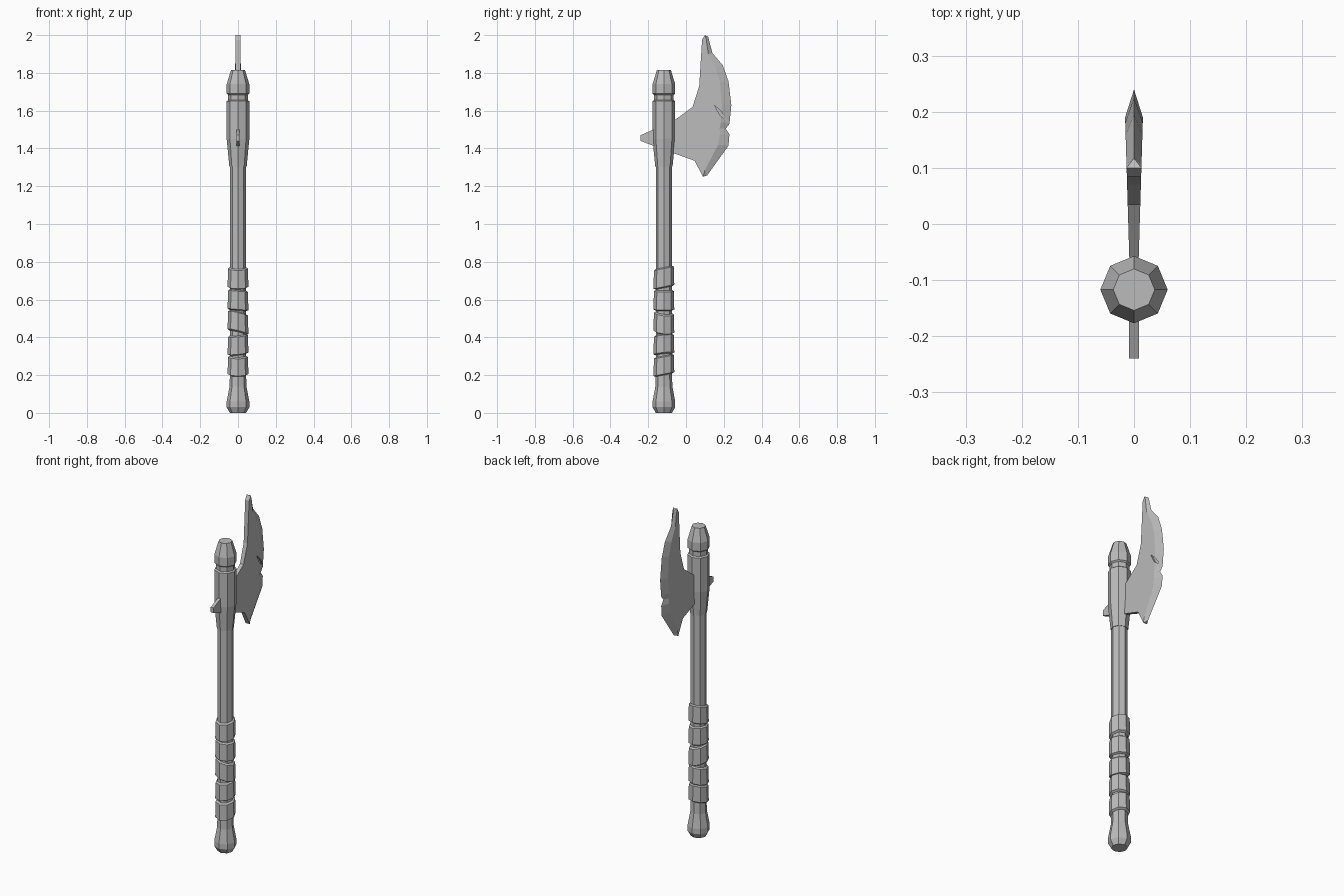
import bpy, bmesh, math
from mathutils import Vector

cube = bpy.data.objects.get("Cube")
if cube:
    bpy.data.objects.remove(cube, do_unlink=True)

AXIS_Y = -0.117
SIDES = 8

metal = bpy.data.materials.new("plain grey")
metal.use_nodes = True
GREY = (0.5, 0.5, 0.5, 1)
metal.diffuse_color = GREY
metal.node_tree.nodes["Principled BSDF"].inputs["Base Color"].default_value = GREY


def finish(bm, name):
    bmesh.ops.recalc_face_normals(bm, faces=bm.faces)
    mesh = bpy.data.meshes.new(name)
    bm.to_mesh(mesh)
    bm.free()
    mesh.materials.append(metal)
    obj = bpy.data.objects.new(name, mesh)
    bpy.context.collection.objects.link(obj)
    return obj


def lathe(name, profile, tilt=(0, 0)):
    """Octagonal turned part from (radius, z); tilt slants the rings."""
    bm = bmesh.new()
    rings = []
    for r, z in profile:
        ring = []
        for i in range(SIDES):
            a = math.tau * i / SIDES
            x, y = r * math.cos(a), r * math.sin(a)
            ring.append(bm.verts.new((x, y + AXIS_Y, z + tilt[0] * x + tilt[1] * y)))
        rings.append(ring)
    for lo, hi in zip(rings, rings[1:]):
        for i in range(SIDES):
            j = (i + 1) % SIDES
            bm.faces.new((lo[i], lo[j], hi[j], hi[i]))
    bm.faces.new(rings[0][::-1])
    bm.faces.new(rings[-1])
    return finish(bm, name)


def prism(name, outline, x0, x1):
    """Side outline of (y, z) extruded across x."""
    bm = bmesh.new()
    face = bm.faces.new([bm.verts.new((x0, y, z)) for y, z in outline])
    new = bmesh.ops.extrude_face_region(bm, geom=[face])["geom"]
    moved = [v for v in new if isinstance(v, bmesh.types.BMVert)]
    bmesh.ops.translate(bm, verts=moved, vec=Vector((x1 - x0, 0, 0)))
    return finish(bm, name)


# Handle: flared pommel and straight shaft
lathe("handle", [(0.043, 0), (0.06, 0.03), (0.06, 0.06), (0.045, 0.14),
                 (0.043, 0.2), (0.043, 1.31)])

# Head collar with groove and tapered cap
lathe("head_collar", [(0.046, 1.305), (0.06, 1.45), (0.06, 1.65), (0.052, 1.656),
                      (0.052, 1.683), (0.06, 1.69), (0.06, 1.74), (0.037, 1.815)])

# Grip wraps, each slanted a little differently
wraps = [(0.2, 0.302, (0, 0.2)), (0.309, 0.413, (0.1, 0.1)),
         (0.425, 0.532, (-0.24, -0.1)), (0.542, 0.65, (-0.08, 0)),
         (0.662, 0.77, (0, 0.2))]
for n, (z0, z1, tilt) in enumerate(wraps, 1):
    lathe(f"grip_wrap_{n}", [(0.044, z0), (0.055, z0 + 0.006),
                             (0.053, z1 - 0.006), (0.044, z1)], tilt)

# Spike opposite the blade
prism("back_spike", [(-0.24, 1.44), (-0.15, 1.405), (-0.15, 1.51), (-0.24, 1.47)],
      -0.009, 0.009)

# Blade: flat cheeks up to a ridge, then ground down to the cutting edge
back = [(0.1, 2), (0.085, 1.975), (0.07, 1.73), (0.035, 1.62), (-0.08, 1.535),
        (-0.08, 1.38), (0.045, 1.335), (0.09, 1.25)]
edge = [(0.112, 1.257), (0.225, 1.415), (0.23, 1.475), (0.21, 1.505), (0.23, 1.53),
        (0.24, 1.63), (0.225, 1.755), (0.195, 1.84), (0.14, 1.905), (0.117, 1.992)]
ridge = [(0.1, 1.285), (0.17, 1.42), (0.18, 1.475), (0.178, 1.505), (0.185, 1.54),
         (0.19, 1.63), (0.18, 1.75), (0.158, 1.825), (0.118, 1.9), (0.107, 1.98)]
bm = bmesh.new()
edge_verts = [bm.verts.new((0, y, z)) for y, z in edge]
backs = []
for side in (1, -1):
    def cheek_vert(p):
        return bm.verts.new((side * (0.0102 + 0.03 * p[0]), p[0], p[1]))
    b = [cheek_vert(p) for p in back]
    r = [cheek_vert(p) for p in ridge]
    bm.faces.new(b + r)
    for i in range(len(r) - 1):
        bm.faces.new((r[i], edge_verts[i], edge_verts[i + 1], r[i + 1]))
    bm.faces.new((b[-1], edge_verts[0], r[0]))
    bm.faces.new((b[0], r[-1], edge_verts[-1]))
    backs.append(b)
left, right = backs
for i in range(len(back) - 1):
    bm.faces.new((left[i], left[i + 1], right[i + 1], right[i]))
bm.faces.new((left[0], right[0], edge_verts[-1]))
bm.faces.new((left[-1], right[-1], edge_verts[0]))
blade = finish(bm, "blade")

# Battle nick gouged into one cheek
cutter = prism("nick_cutter", [(0.15, 1.63), (0.187, 1.595), (0.222, 1.54), (0.18, 1.575)],
               0.004, 0.05)
cutter.hide_render = True
cutter.hide_viewport = True
cut = blade.modifiers.new("nick", "BOOLEAN")
cut.operation = "DIFFERENCE"
cut.solver = "EXACT"
cut.object = cutter
